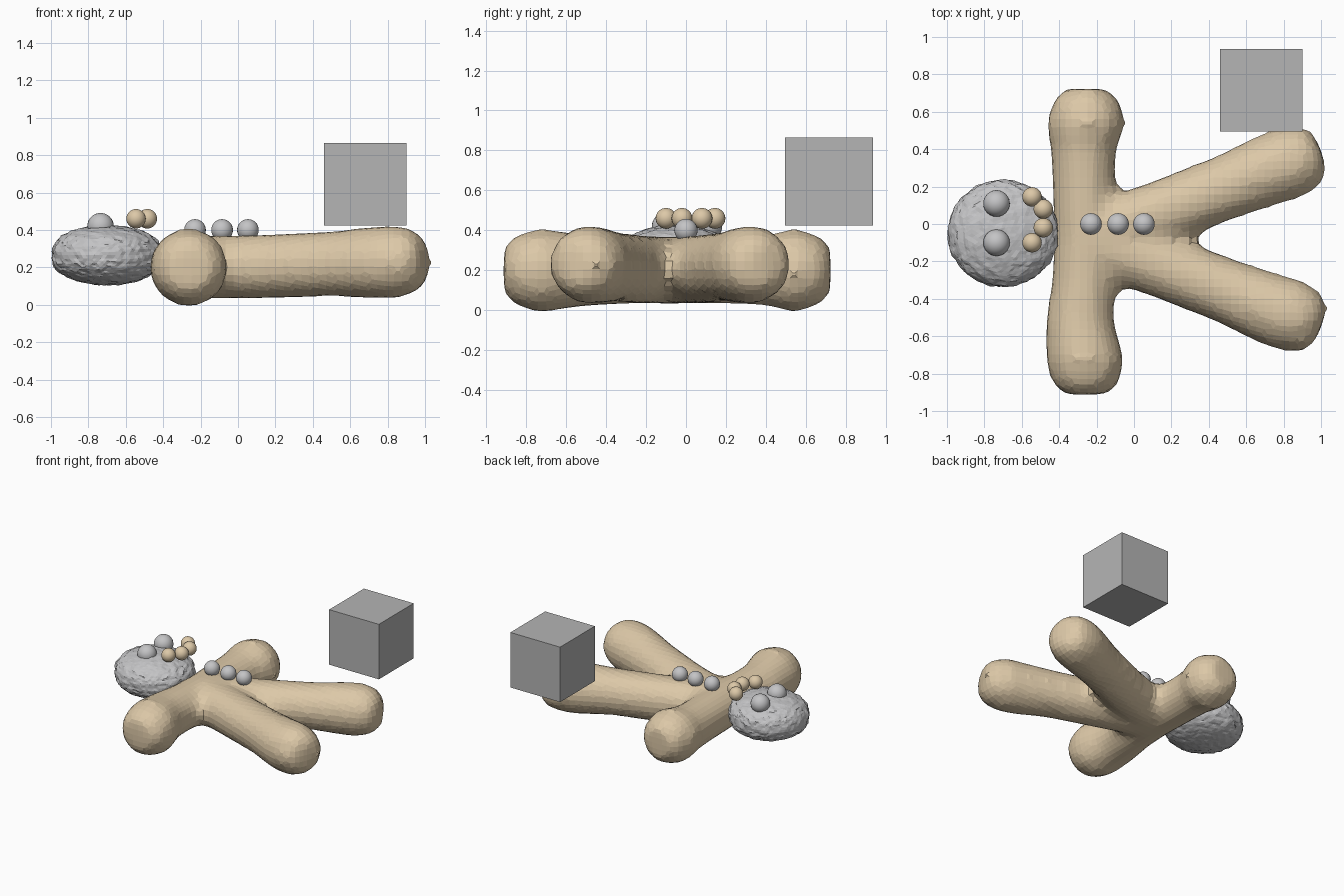
import bpy, bmesh, math
from mathutils import Vector, noise

if "Cube" in bpy.data.objects:
    bpy.data.objects.remove(bpy.data.objects["Cube"])


def material(name, rgb):
    m = bpy.data.materials.new(name)
    m.diffuse_color = (*rgb, 1)
    m.use_nodes = True
    m.node_tree.nodes["Principled BSDF"].inputs["Base Color"].default_value = m.diffuse_color
    return m


TAN = material("biscuit tan", (0.72, 0.58, 0.39))
GREY = material("light grey", (0.55, 0.55, 0.56))
CUBE = material("mid grey", (0.46, 0.46, 0.46))


def finish(name, bm, mat, smooth=False):
    me = bpy.data.meshes.new(name)
    bm.to_mesh(me)
    bm.free()
    me.materials.append(mat)
    for p in me.polygons:
        p.use_smooth = smooth
    ob = bpy.data.objects.new(name, me)
    bpy.context.collection.objects.link(ob)
    return ob


def limb(bm, points, sides=14):
    """Closed tube through (x, y, z, radius) points with domed ends."""
    pts = [(Vector(p[:3]), p[3]) for p in points]
    axis = (pts[-1][0] - pts[0][0]).normalized()
    # domed ends: extra rings shrinking beyond the first and last point
    dome = [(0.55, 0.86), (0.85, 0.55)]
    p0, r0 = pts[0]
    p1, r1 = pts[-1]
    pts = ([(p0 - axis * r0 * d, r0 * s) for d, s in reversed(dome)] + pts
           + [(p1 + axis * r1 * d, r1 * s) for d, s in dome])
    side = axis.cross(Vector((0, 0, 1))).normalized()
    up = side.cross(axis)
    rings = []
    for p, r in pts:
        rings.append([bm.verts.new(p + (side * math.cos(a) + up * math.sin(a)) * r)
                      for a in (2 * math.pi * i / sides for i in range(sides))])
    for a, b in zip(rings, rings[1:]):
        for i in range(sides):
            j = (i + 1) % sides
            bm.faces.new((a[i], a[j], b[j], b[i]))
    bm.faces.new(rings[0][::-1])
    bm.faces.new(rings[-1])


# Body: arm bar and two splayed legs, fused into one doughy shape
bm = bmesh.new()
limb(bm, [(-0.26, -0.73, 0.20, 0.215), (-0.29, -0.52, 0.20, 0.185),
          (-0.27, -0.30, 0.20, 0.172), (-0.26, -0.08, 0.20, 0.172),
          (-0.27, 0.25, 0.20, 0.172), (-0.27, 0.40, 0.20, 0.18),
          (-0.255, 0.54, 0.20, 0.215)])
for s in (1, -1):
    limb(bm, [(-0.22, -0.08 + s * 0.02, 0.20, 0.172),
              (0.15, -0.08 + s * 0.145, 0.205, 0.175),
              (0.50, -0.08 + s * 0.28, 0.22, 0.177),
              (0.72, -0.08 + s * 0.37, 0.225, 0.195),
              (0.84, -0.08 + s * 0.41, 0.23, 0.20)])
bmesh.ops.recalc_face_normals(bm, faces=bm.faces)
body = finish("body", bm, TAN)
fuse = body.modifiers.new("fuse", 'REMESH')
fuse.mode = 'VOXEL'
fuse.voxel_size = 0.045
soften = body.modifiers.new("soften", 'SMOOTH')
soften.factor = 0.5
soften.iterations = 5

# Head: flattened lumpy ball
bm = bmesh.new()
bmesh.ops.create_icosphere(bm, subdivisions=5, radius=1)
for v in bm.verts:
    n = v.co.normalized()
    bump = 1 + 0.035 * noise.noise(n * 7) + 0.015 * noise.noise(n * 15)
    z = math.copysign(abs(n.z) ** 0.8, n.z)
    v.co = Vector((-0.70 + 0.295 * n.x * bump,
                   -0.05 + 0.285 * n.y * bump,
                   0.265 + 0.16 * z * bump))
finish("head", bm, GREY)


def ball(name, x, y, z, r, mat):
    bm = bmesh.new()
    bmesh.ops.create_uvsphere(bm, u_segments=24, v_segments=16, radius=r)
    bmesh.ops.translate(bm, verts=bm.verts, vec=(x, y, z))
    finish(name, bm, mat, True)


# Eyes
for y in (0.11, -0.10):
    ball("eye", -0.735, y, 0.42, 0.071, GREY)
# Mouth beads
for x, y in ((-0.545, 0.145), (-0.485, 0.08), (-0.485, -0.02), (-0.545, -0.10)):
    ball("mouth_bead", x, y, 0.46, 0.052, TAN)
# Buttons
for x in (-0.23, -0.085, 0.053):
    ball("button", x, 0, 0.40, 0.058, GREY)

# Floating cube
bm = bmesh.new()
bmesh.ops.create_cube(bm, size=0.44)
bmesh.ops.translate(bm, verts=bm.verts, vec=(0.68, 0.715, 0.645))
finish("cube", bm, CUBE)
